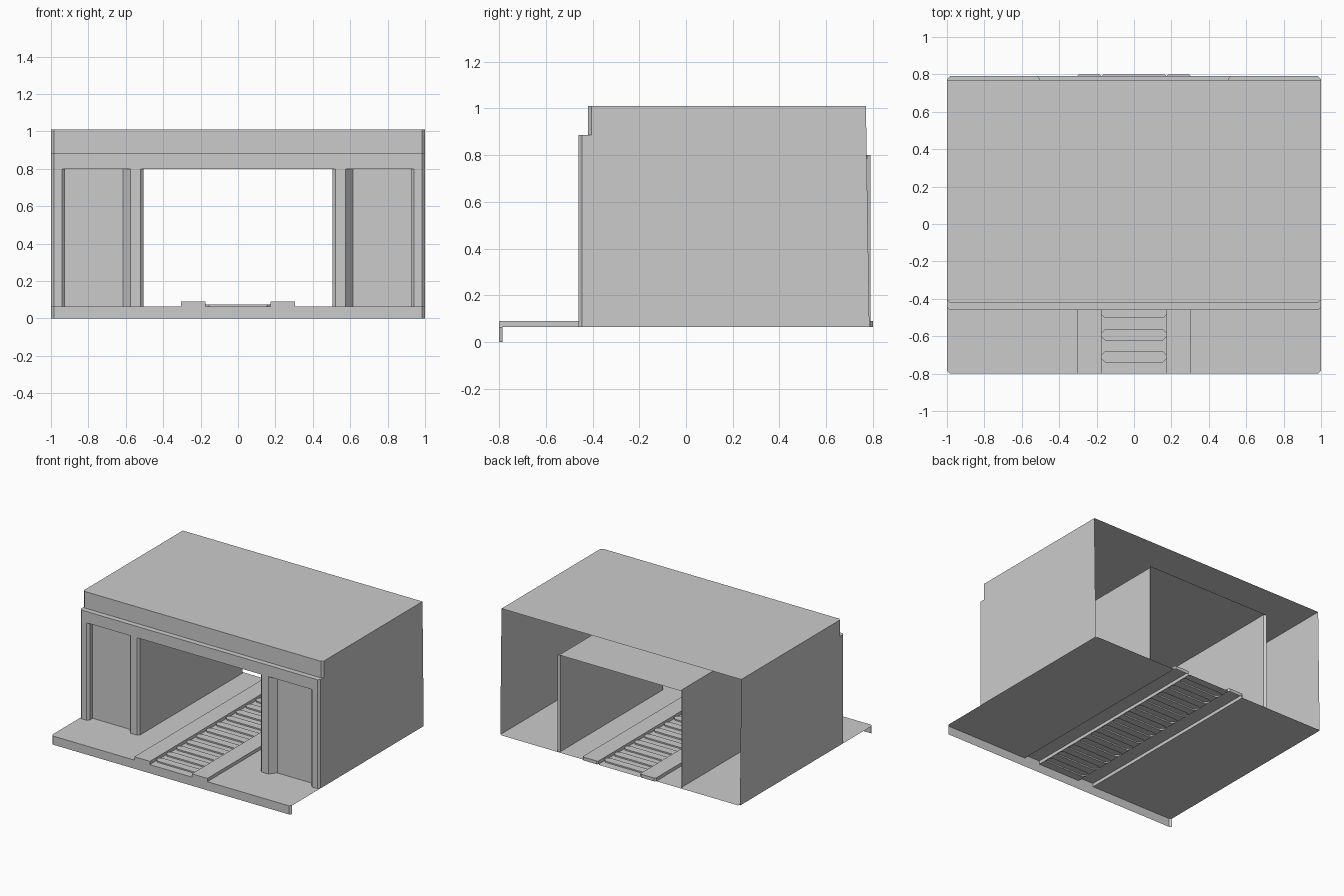
import bpy, bmesh
from mathutils import Vector

if "Cube" in bpy.data.objects:
    bpy.data.objects.remove(bpy.data.objects["Cube"])


def sheet(name, polys, facing):
    """Open sheet from polygons, welded, with its normals towards 'facing'."""
    bm = bmesh.new()
    for p in polys:
        bm.faces.new([bm.verts.new(v) for v in p])
    bmesh.ops.remove_doubles(bm, verts=bm.verts[:], dist=0.0005)
    bmesh.ops.recalc_face_normals(bm, faces=bm.faces[:])
    f = Vector(facing)
    if sum(x.normal.dot(f) * x.calc_area() for x in bm.faces) < 0:
        bmesh.ops.reverse_faces(bm, faces=bm.faces[:])
    me = bpy.data.meshes.new(name)
    bm.to_mesh(me)
    bm.free()
    ob = bpy.data.objects.new(name, me)
    bpy.context.scene.collection.objects.link(ob)
    return ob


def flat(pts, z):
    return [(x, y, z) for x, y in pts]


def upright(path, z0, z1):
    """Vertical strip of quads along a plan path."""
    return [[(*a, z0), (*b, z0), (*b, z1), (*a, z1)] for a, b in zip(path, path[1:])]


FLOOR, RAIL, RIB, CEIL, LEDGE, TOP = 0.065, 0.09, 0.075, 0.80, 0.885, 1.01
FRONT, UPPER, BACK, RECESS = -0.46, -0.42, 0.79, -0.41
RI, RO, C = 0.175, 0.305, 0.015

for s, side in ((-1, "left"), (1, "right")):
    def m(pts):
        return [(s * x, y) for x, y in pts]

    # floor slab with clipped corners
    sheet(side + "_floor", [flat(m([(RO, -0.8), (1 - C, -0.8), (1, -0.8 + C), (1, BACK - C),
                                    (1 - C, BACK), (RO, BACK)]), FLOOR)], (0, 0, 1))

    # raised rail: top, sides and end caps
    plan = m([(RI, -0.8), (RO, -0.8), (RO, BACK), (RO - 0.01, 0.8), (RI + 0.01, 0.8),
              (RI, BACK), (RI, -0.8)])
    sheet(side + "_rail", [flat(plan[:-1], RAIL)] + upright(plan, FLOOR, RAIL), (0, 0, 1))

    # outer wall with stepped front edge and leaning back edge
    outline = [(FRONT + C, FLOOR), (0.785, FLOOR), (0.77, TOP), (UPPER + C, TOP),
               (UPPER + C, LEDGE), (FRONT + C, LEDGE)]
    sheet(side + "_outer_wall", [[(s, y, z) for y, z in outline]], (s, 0, 0))

    # front pillars, recessed panel and tunnel wall in one folded path
    path = m([(1, FRONT + C), (1 - C, FRONT), (0.94, FRONT), (0.925, FRONT + C), (0.925, RECESS),
              (0.615, RECESS), (0.575, FRONT), (0.52, FRONT), (0.505, FRONT + C),
              (0.505, BACK - C), (0.52, BACK)])
    sheet(side + "_front_wall", upright(path, FLOOR, CEIL), (-s, -0.3, 0))

    # soffit over the recessed panel
    sheet(side + "_soffit", [flat(m([(0.94, FRONT), (0.925, FRONT + C), (0.925, RECESS),
                                     (0.615, RECESS), (0.575, FRONT)]), CEIL)], (0, 0, -1))

# front lip under the floor edge
lip = [(-1, -0.8 + C), (-1 + C, -0.8), (1 - C, -0.8), (1, -0.8 + C)]
sheet("front_lip", upright(lip, 0, FLOOR), (0, -1, 0))

# track bed: ribs with clipped corners and sunken gaps between them
k, n, width = 0.02, 13, 0.06
bed, prev = [], [(-RI, -0.8), (RI, -0.8)]
for i in range(n):
    a = -0.74 + i * 1.42 / (n - 1)
    b = a + width
    near = [(-RI, a + k), (-RI + k, a), (RI - k, a), (RI, a + k)]
    far = [(-RI, b - k), (-RI + k, b), (RI - k, b), (RI, b - k)]
    bed.append(flat(prev + near[::-1], FLOOR))
    bed.append(flat(near + far[::-1], RIB))
    bed += upright(near, FLOOR, RIB) + upright(far, FLOOR, RIB)
    prev = far
bed.append(flat(prev + [(RI, BACK), (RI - 0.01, 0.8), (-RI + 0.01, 0.8), (-RI, BACK)], FLOOR))
sheet("track_bed", bed, (0, 0, 1))

# tunnel ceiling
sheet("tunnel_ceiling", [flat([(-0.52, FRONT), (0.52, FRONT), (0.505, FRONT + C),
                               (0.505, BACK - C), (0.52, BACK), (-0.52, BACK),
                               (-0.505, BACK - C), (-0.505, FRONT + C)], CEIL)], (0, 0, -1))


# fascia band, ledge, upper band and roof
def band(y):
    return [(-1, y + C), (-1 + C, y), (1 - C, y), (1, y + C)]


sheet("fascia", upright(band(FRONT), CEIL, LEDGE), (0, -1, 0))
sheet("ledge", [flat(band(FRONT) + band(UPPER)[::-1], LEDGE)], (0, 0, 1))
sheet("upper_band", upright(band(UPPER), LEDGE, TOP), (0, -1, 0))
sheet("roof", [flat(band(UPPER) + [(1, 0.77), (-1, 0.77)], TOP)], (0, 0, 1))
